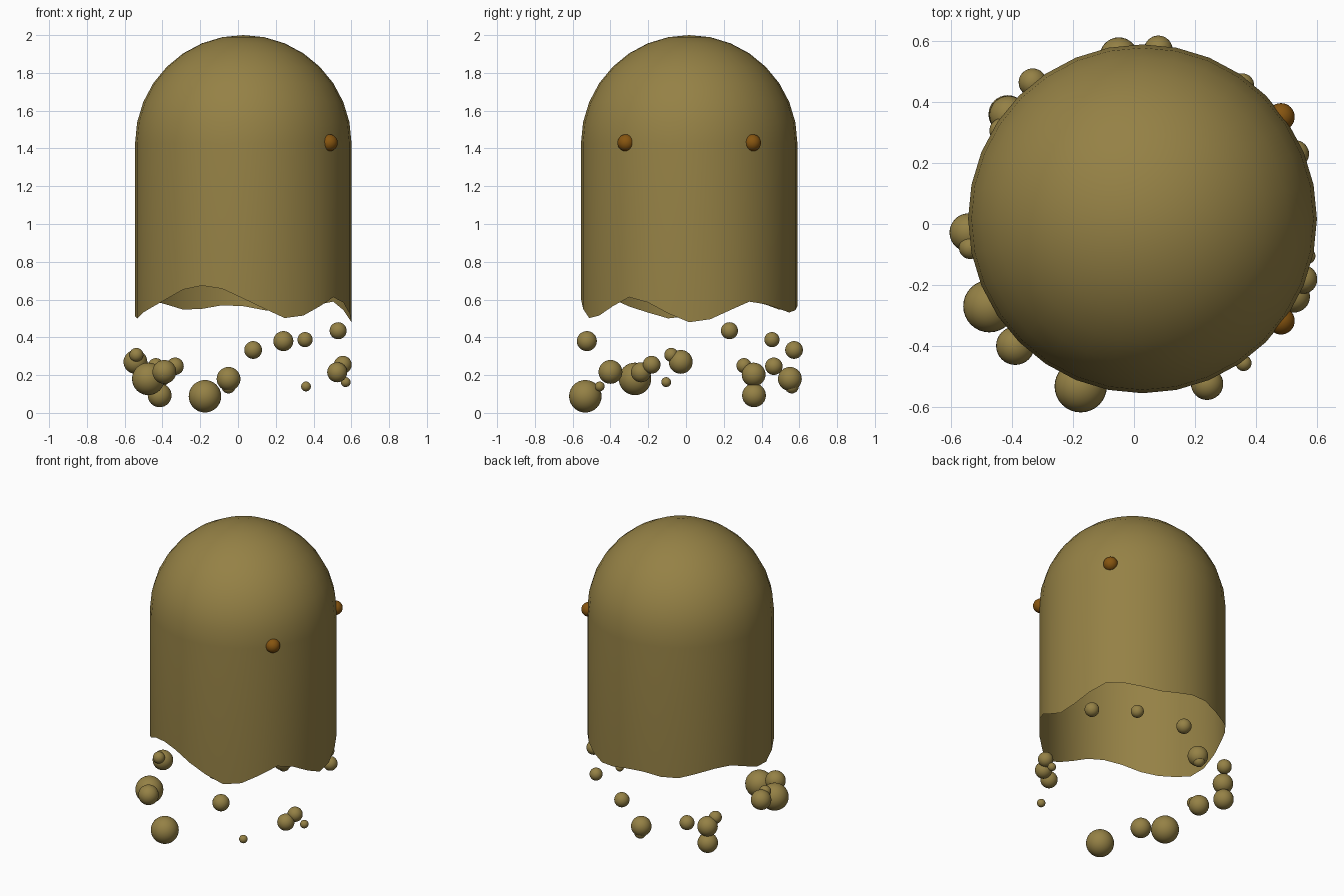
import bpy, bmesh
from math import sin, cos, pi, radians, degrees

if "Cube" in bpy.data.objects:
    bpy.data.objects.remove(bpy.data.objects["Cube"])

CX, CY, R, SHOULDER = 0.028, 0.017, 0.573, 1.427
SIDES, DOME_RINGS = 32, 8


def material(name, color):
    m = bpy.data.materials.new(name)
    m.diffuse_color = (*color, 1)
    m.use_nodes = True
    m.node_tree.nodes["Principled BSDF"].inputs["Base Color"].default_value = m.diffuse_color
    return m


SKIN = material("olive_skin", (0.30, 0.22, 0.06))
AMBER = material("amber_eye", (0.24, 0.09, 0.005))

# Ragged hem: angle in degrees (from +x towards +y) and height
HEM = [(0, .48), (11, .495), (19, .525), (26, .565), (33, .59), (45, .575),
       (66, .53), (80, .545), (90, .565), (101, .57), (113, .55), (123, .545),
       (140, .585), (152, .60), (161, .588), (172, .54), (182, .505),
       (192, .50), (207, .545), (220, .58), (235, .65), (246, .675),
       (257, .665), (267, .62), (277, .57), (293, .50), (307, .52),
       (316, .57), (325, .615), (335, .595), (340, .575), (348, .53), (360, .48)]


def hem_height(deg):
    for (a0, z0), (a1, z1) in zip(HEM, HEM[1:]):
        if a0 <= deg <= a1:
            return z0 + (z1 - z0) * (deg - a0) / (a1 - a0)


def finish(bm, name, mat):
    bmesh.ops.recalc_face_normals(bm, faces=bm.faces[:])
    for f in bm.faces:
        f.smooth = True
    me = bpy.data.meshes.new(name)
    bm.to_mesh(me)
    bm.free()
    me.materials.append(mat)
    ob = bpy.data.objects.new(name, me)
    bpy.context.collection.objects.link(ob)
    return ob


# Domed body, open at the ragged hem
bm = bmesh.new()
angles = [2 * pi * i / SIDES for i in range(SIDES)]


def ring(radius, height):
    return [bm.verts.new((CX + radius * cos(a), CY + radius * sin(a), height(a)))
            for a in angles]


rings = [ring(R, lambda a: hem_height(degrees(a)))]
for j in range(DOME_RINGS):
    t = pi / 2 * j / DOME_RINGS
    rings.append(ring(R * cos(t), lambda a: SHOULDER + R * sin(t)))
for low, high in zip(rings, rings[1:]):
    for i in range(SIDES):
        k = (i + 1) % SIDES
        bm.faces.new((low[i], low[k], high[k], high[i]))
tip = bm.verts.new((CX, CY, SHOULDER + R))
for i in range(SIDES):
    bm.faces.new((rings[-1][i], rings[-1][(i + 1) % SIDES], tip))
finish(bm, "body", SKIN)


def ball(name, x, y, z, r, mat):
    b = bmesh.new()
    bmesh.ops.create_uvsphere(b, u_segments=32, v_segments=16, radius=r)
    finish(b, name, mat).location = (x, y, z)


# Eyes, mirrored about the body axis
for side, label in ((-1, "front"), (1, "back")):
    ball("eye_" + label, 0.483, CY + side * 0.335, 1.43, 0.045, AMBER)

# Droplets falling from the hem: x, y, z, radius
DROPS = [(.53, .23, .435, .045), (.24, -.525, .38, .053), (.355, .455, .388, .04),
         (.08, .572, .333, .047), (.555, -.182, .255, .047), (.525, -.238, .215, .053),
         (.57, -.105, .163, .026), (.36, -.457, .14, .026), (-.05, .55, .18, .063),
         (-.05, .56, .14, .037), (-.175, -.533, .088, .086), (-.415, .36, .093, .063),
         (-.475, -.27, .18, .086), (-.39, -.4, .217, .063), (-.543, -.028, .27, .063),
         (-.538, -.078, .307, .037), (-.333, .465, .247, .046), (-.435, .307, .25, .04),
         (-.412, .358, .203, .063)]
for n, (x, y, z, r) in enumerate(DROPS, 1):
    ball(f"droplet_{n}", x, y, z, r, SKIN)
